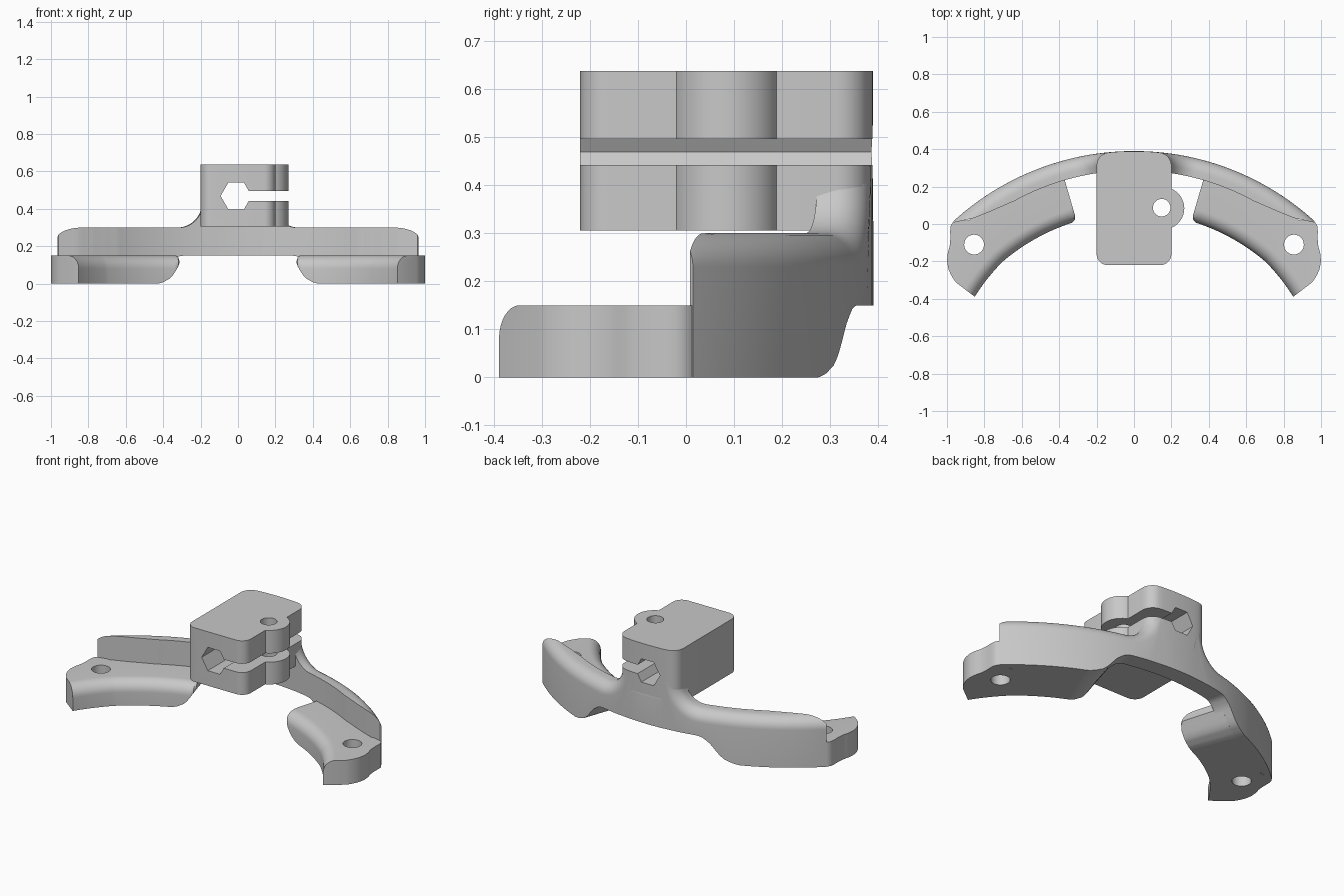
import bpy, bmesh
from math import sin, cos, asin, sqrt, radians, degrees, pi

cube = bpy.data.objects.get("Cube")
if cube:
    bpy.data.objects.remove(cube, do_unlink=True)

R = 1.43            # outer radius of the curved rail
CY = 0.39 - R       # y of the rail's centre of curvature
ROUND = 0.07        # edge rounding

grey = bpy.data.materials.new("plain grey")
grey.use_nodes = True
COLOUR = (0.58, 0.58, 0.58, 1)
grey.diffuse_color = COLOUR
grey.node_tree.nodes["Principled BSDF"].inputs["Base Color"].default_value = COLOUR


def polar(r, a, z):
    return (r * sin(radians(a)), CY + r * cos(radians(a)), z)


def lerp(table, a):
    """Piecewise linear lookup."""
    for (a0, v0), (a1, v1) in zip(table, table[1:]):
        if a <= a1:
            return v0 + (v1 - v0) * max(0, a - a0) / (a1 - a0)
    return table[-1][1]


def loft(name, sections):
    """Skin a row of closed sections and cap both ends."""
    bm = bmesh.new()
    rings = [[bm.verts.new(p) for p in s] for s in sections]
    n = len(rings[0])
    for r0, r1 in zip(rings, rings[1:]):
        for i in range(n):
            j = (i + 1) % n
            bm.faces.new((r0[i], r0[j], r1[j], r1[i]))
    bm.faces.new(rings[0])
    bm.faces.new(rings[-1])
    bmesh.ops.remove_doubles(bm, verts=bm.verts, dist=0.0002)
    bmesh.ops.recalc_face_normals(bm, faces=bm.faces)
    mesh = bpy.data.meshes.new(name)
    bm.to_mesh(mesh)
    bm.free()
    mesh.materials.append(grey)
    ob = bpy.data.objects.new(name, mesh)
    bpy.context.collection.objects.link(ob)
    return ob


def disc(cx, cy, r, n=48):
    return [(cx + r * cos(2 * pi * i / n), cy + r * sin(2 * pi * i / n)) for i in range(n)]


def upright(name, outline, z0, z1):
    return loft(name, [[(x, y, z) for x, y in outline] for z in (z0, z1)])


def along_y(name, outline):
    return loft(name, [[(x, y, z) for x, z in outline] for y in (-1, 1)])


def combine(target, other, operation):
    mod = target.modifiers.new(operation, "BOOLEAN")
    mod.operation = operation
    mod.solver = "EXACT"
    mod.object = other
    bpy.context.view_layer.objects.active = target
    bpy.ops.object.modifier_apply(modifier=mod.name)
    bpy.data.objects.remove(other, do_unlink=True)


# S-shaped underside shared by the rail and the pads: angle, height
UNDERSIDE = [(0, 0.15), (12.5, 0.15), (13.5, 0.148), (14.5, 0.14), (16.2, 0.11), (17.5, 0.072),
             (18.5, 0.045), (19.5, 0.026), (21.5, 0.007), (23, 0), (60, 0)]

# Curved rail, flaring up into the clamp, with a rounded outer top edge
RAIL_IN = [(0, 1.327), (29, 1.327), (32, 1.336), (35, 1.348), (38.5, 1.37),
           (40.5, 1.395), (42.5, 1.422)]
FLARE = 0.14
END = R * sin(radians(42.5))
path = [(x / 20, 0.39, 0, 1) for x in range(3)]
for i in range(13):
    t = i * pi / 24
    path.append((0.34 - FLARE * cos(t), 0.44 - FLARE * sin(t), cos(t), sin(t)))
path += [(0.34 + (END - 0.34) * i / 45, 0.3, 0, 1) for i in range(1, 46)]
path = [(-x, z, -nx, nz) for x, z, nx, nz in reversed(path[1:])] + path


def rail_section(x, z, nx, nz):
    a = degrees(asin(x / R))
    inner, low = lerp(RAIL_IN, abs(a)), lerp(UNDERSIDE, abs(a))
    start = asin(max(0, inner - (R - ROUND)) / ROUND)
    rim = [start + (pi / 2 - start) * i / 8 for i in range(9)]
    pts = [polar(inner, a, low)]
    for k, t in enumerate([start] + rim):
        depth = ROUND * (1 - cos(t))
        r = inner if k == 0 else R - ROUND + ROUND * sin(t)
        pts.append(polar(r, degrees(asin((x - depth * nx) / R)), z - depth * nz))
    return pts + [polar(R, a, low)]


rail = loft("curved_rail", [rail_section(*p) for p in path])

# Foot pads with a rounded inner top edge, a shaped outer tip and a screw hole
PAD_IN = [(16.2, 1.125), (16.6, 1.108), (17.5, 1.098), (40, 1.094), (52.6, 1.072)]
PAD_OUT = [(16.2, 1.38), (40, 1.38), (41.5, 1.424), (42.5, 1.428), (43.4, 1.424),
           (44.1, 1.412), (45.6, 1.374), (46.9, 1.349), (48.5, 1.33), (50, 1.305),
           (51.2, 1.272), (52, 1.24), (52.6, 1.2)]


def pad_section(a, side):
    r0, r1, low = lerp(PAD_IN, a), lerp(PAD_OUT, a), lerp(UNDERSIDE, a)
    spring = max(0.08, low + 0.01)
    prof = [(r0, low)]
    for i in range(9):
        t = i * pi / 16
        prof.append((r0 + ROUND * (1 - cos(t)), spring + (0.15 - spring) * sin(t)))
    prof += [(r1, 0.15), (r1, low)]
    return [polar(r, side * a, z) for r, z in prof]


parts = [rail]
angles = [16.2 + 36.4 * i / 80 for i in range(81)]
for side, name in ((1, "left_pad"), (-1, "right_pad")):
    pad = loft(name, [pad_section(a, side) for a in angles])
    hole = upright("hole_cutter", disc(side * 0.855, -0.11, 0.053, 32), -0.1, 0.3)
    combine(pad, hole, "DIFFERENCE")
    parts.append(pad)

# Clamp block with rounded corners and a back that follows the rail
half = [(0.14 + 0.06 * sin(i * pi / 16), -0.16 - 0.06 * cos(i * pi / 16)) for i in range(9)]
half += [(0.13 + ROUND * cos(i * pi / 18), 0.312 + ROUND * sin(i * pi / 18)) for i in range(9)]
half += [(x / 50, CY - 0.001 + sqrt(R * R - (x / 50) ** 2)) for x in range(6, 0, -1)]
outline = half + [(-x, y) for x, y in reversed(half)]
clamp = upright("clamp_block", outline, 0.305, 0.637)
parts.append(clamp)

# Screw ear on the clamp's side
combine(clamp, upright("screw_ear", disc(0.156, 0.084, 0.113), 0.305, 0.637), "UNION")

# Hexagonal bore, clamping slot and screw hole
combine(clamp, along_y("hex_cutter", disc(-0.01, 0.469, 0.083, 6)), "DIFFERENCE")
slot = [(0.03, 0.442), (0.5, 0.442), (0.5, 0.496), (0.03, 0.496)]
combine(clamp, along_y("slot_cutter", slot), "DIFFERENCE")
combine(clamp, upright("hole_cutter", disc(0.148, 0.087, 0.047, 32), 0.2, 0.8), "DIFFERENCE")

# Smooth the curved faces, keep the corners crisp
bpy.ops.object.select_all(action="DESELECT")
for part in parts:
    part.select_set(True)
bpy.context.view_layer.objects.active = clamp
bpy.ops.object.shade_smooth_by_angle(angle=radians(30))
